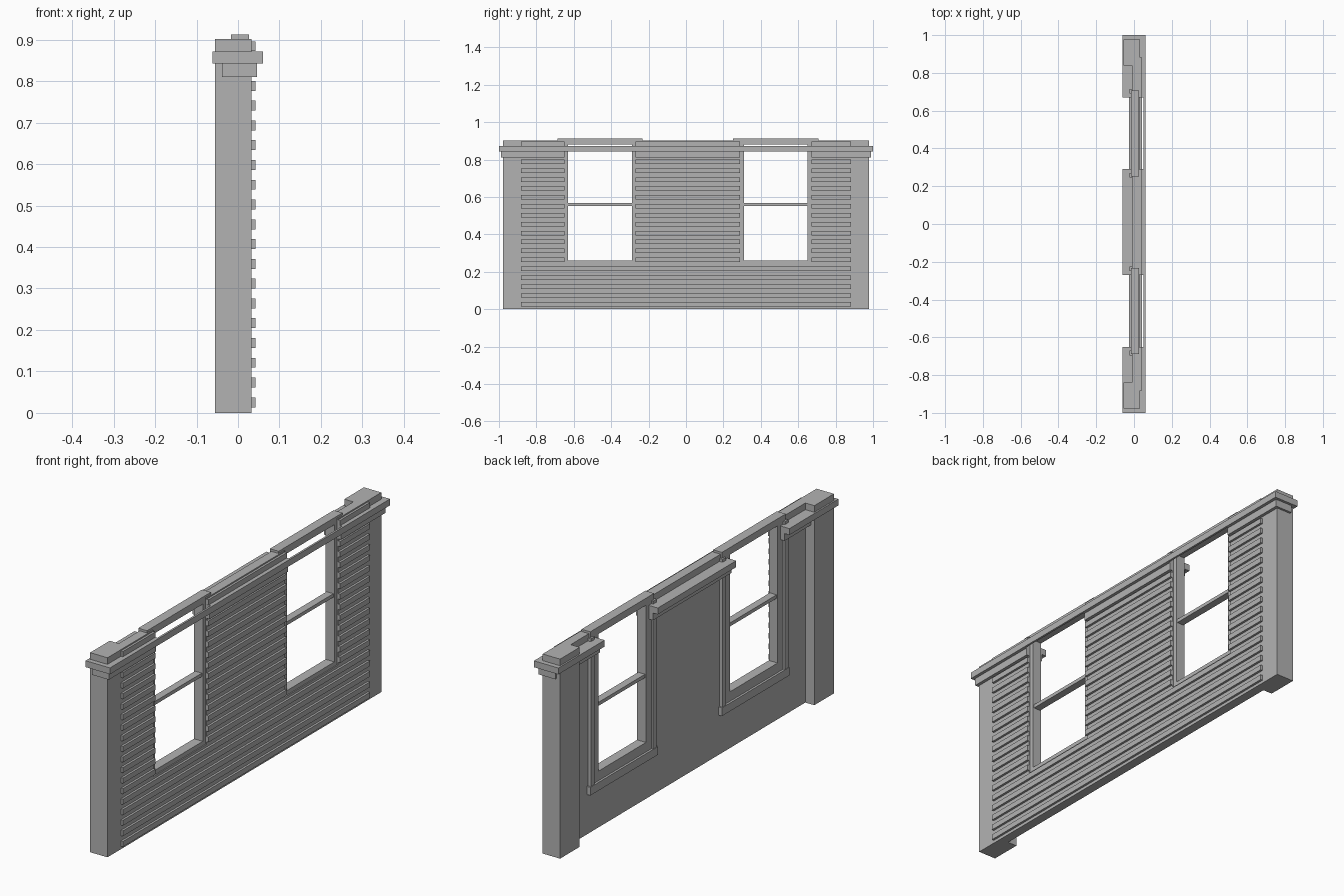
import bpy
import bmesh

cube = bpy.data.objects.get("Cube")
if cube:
    bpy.data.objects.remove(cube, do_unlink=True)

grey = bpy.data.materials.new("plain_grey")
grey.use_nodes = True
grey.diffuse_color = (0.45, 0.45, 0.45, 1)
grey.node_tree.nodes["Principled BSDF"].inputs["Base Color"].default_value = grey.diffuse_color


def boxes(name, spans):
    """One object made of boxes, each given as (x range, y range, z range)."""
    bm = bmesh.new()
    for span in spans:
        cube_verts = bmesh.ops.create_cube(bm, size=1)["verts"]
        for v in cube_verts:
            v.co = [hi if c > 0 else lo for c, (lo, hi) in zip(v.co, span)]
    mesh = bpy.data.meshes.new(name)
    bm.to_mesh(mesh)
    bm.free()
    mesh.materials.append(grey)
    obj = bpy.data.objects.new(name, mesh)
    bpy.context.collection.objects.link(obj)
    return obj


# Main layout
END = 0.978
SLAT_END = 0.882
TOP = 0.902
WINDOWS = {"right": -0.46, "left": 0.48}
GAP = 0.19          # half width of the wall opening
GAP_BOTTOM = 0.24
WALL_X = (-0.01, 0.032)


def bays(end):
    """Solid stretches of wall between the windows."""
    a, b = WINDOWS.values()
    return [(-end, a - GAP), (a + GAP, b - GAP), (b + GAP, end)]


# Wall and end pillars
boxes("wall_base", [(WALL_X, (-END, END), (0, GAP_BOTTOM))])
boxes("wall_uprights", [(WALL_X, bay, (GAP_BOTTOM, TOP)) for bay in bays(END)])
for name, span in (("right_pillar", (-END, -0.838)), ("left_pillar", (0.838, END))):
    boxes(name, [((-0.055, 0.032), span, (0, TOP))])

# Horizontal siding slats
slats = []
for i in range(19):
    z = 0.0135 + i * 0.0477
    rows = [(-SLAT_END, SLAT_END)] if z + 0.024 < GAP_BOTTOM else bays(SLAT_END)
    slats += [((0.03, 0.042), row, (z, z + 0.024)) for row in rows]
boxes("siding_slats", slats)

# Stepped cornice, with a thin strip bridging the windows
boxes("cornice_lower", [((-0.038, 0.046), bay, (0.81, 0.843)) for bay in bays(0.988)])
boxes("cornice_upper", [((-0.062, 0.06), bay, (0.843, 0.872)) for bay in bays(1)])
boxes("cornice_strip", [((0.051, 0.06), (y - GAP, y + GAP), (0.843, 0.872))
                        for y in WINDOWS.values()])

# Windows
for side, y in WINDOWS.items():
    depth = (-0.017, 0.027)
    jambs, casings = [], []
    for s in (-1, 1):
        jambs.append((depth, sorted((y + s * 0.17, y + s * 0.228)), (0.2, 0.9)))
        casings.append(((-0.025, 0), sorted((y + s * 0.21, y + s * 0.235)), (0.2, 0.885)))
    boxes(side + "_window_frame", jambs + [
        (depth, (y - 0.228, y + 0.228), (0.88, 0.912)),
        (depth, (y - 0.17, y + 0.17), (0.2, 0.26))])
    boxes(side + "_window_casing", casings)
    boxes(side + "_window_sill", [((-0.027, 0), (y - 0.242, y + 0.242), (0.18, 0.217))])
    boxes(side + "_window_bar", [((-0.012, 0.022), (y - 0.17, y + 0.17), (0.551, 0.567))])
